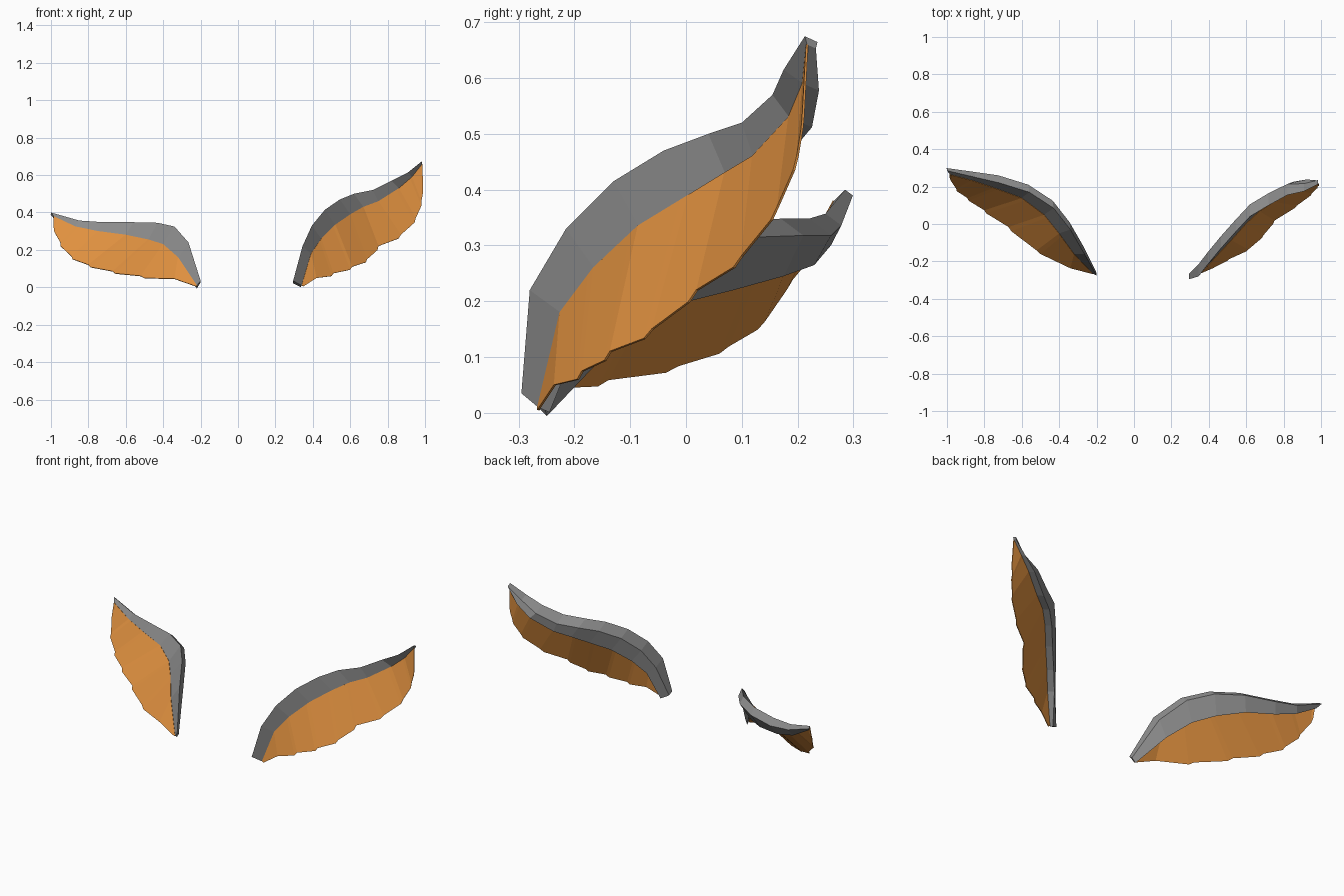
import bpy
import bmesh
from mathutils import Vector

if "Cube" in bpy.data.objects:
    bpy.data.objects.remove(bpy.data.objects["Cube"], do_unlink=True)


def make_material(name, colour):
    material = bpy.data.materials.new(name)
    material.use_nodes = True
    material.diffuse_color = colour
    material.node_tree.nodes["Principled BSDF"].inputs["Base Color"].default_value = colour
    return material


grey = make_material("bone grey", (.26, .26, .26, 1))
orange = make_material("membrane orange", (.74, .28, .05, 1))


def add_object(name, bm, material):
    bmesh.ops.recalc_face_normals(bm, faces=bm.faces)
    mesh = bpy.data.meshes.new(name)
    bm.to_mesh(mesh)
    bm.free()
    mesh.materials.append(material)
    obj = bpy.data.objects.new(name, mesh)
    bpy.context.scene.collection.objects.link(obj)
    return obj


def taper(index, count):
    """Arm depth factor: slim at the root, full along the middle, thin at the tip."""
    t = index / (count - 1)
    return min(1, .45 + 5 * t, .35 + 2.5 * (1 - t))


def build_arm(name, lower, upper, back_lower, back_upper):
    """Loft a four-sided arm along the two front rails, with its back rails offset."""
    bm = bmesh.new()
    rings = []
    for i, (low, high) in enumerate(zip(lower, upper)):
        depth = taper(i, len(lower))
        section = (low, high, high + back_upper * depth, low + back_lower * depth)
        rings.append([bm.verts.new(point) for point in section])
    for ring, following in zip(rings, rings[1:]):
        for k in range(4):
            n = (k + 1) % 4
            bm.faces.new((ring[k], ring[n], following[n], following[k]))
    bm.faces.new(rings[0])
    bm.faces.new(rings[-1])
    return add_object(name, bm, grey)


def build_membrane(name, lower, edge, bulge=.012):
    """Hang a thin sheet from the arm, with a small scallop in every panel."""
    bm = bmesh.new()
    columns = []
    for i, (top, bottom) in enumerate(zip(lower, edge)):
        columns.append((top, bottom))
        if 0 < i < len(lower) - 1:
            hinge = top.lerp(lower[i + 1], .85)
            tooth = bottom.lerp(edge[i + 1], .85)
            tooth += (tooth - hinge).normalized() * bulge
            columns.append((hinge, tooth))
    pairs = [[bm.verts.new(point) for point in column] for column in columns]
    for (a, b), (c, d) in zip(pairs, pairs[1:]):
        bm.faces.new((a, c, d, b))
    obj = add_object(name, bm, orange)
    thin = obj.modifiers.new("thin sheet", "SOLIDIFY")
    thin.thickness = .004
    thin.offset = 0
    return obj


def build_wing(side, stations, back_lower, back_upper):
    """Each station holds the arm's lower front, its upper front and the trailing edge."""
    lower, upper, edge = ([Vector(point) for point in rail] for rail in zip(*stations))
    build_arm(side + "_wing_arm", lower, upper, Vector(back_lower), Vector(back_upper))
    build_membrane(side + "_wing_membrane", lower, edge)


# Raised left wing, root to tip
left_stations = [
    ((.34, -.265, .01), (.295, -.295, .035), (.35, -.265, .005)),
    ((.39, -.225, .18), (.345, -.28, .22), (.42, -.235, .05)),
    ((.445, -.165, .26), (.395, -.215, .33), (.51, -.185, .075)),
    ((.52, -.085, .335), (.465, -.13, .415), (.61, -.135, .11)),
    ((.6, .005, .39), (.545, -.04, .47), (.69, -.06, .15)),
    ((.67, .07, .43), (.62, .04, .5), (.75, .02, .22)),
    ((.75, .12, .46), (.72, .1, .52), (.87, .1, .28)),
    ((.86, .185, .53), (.82, .155, .57), (.95, .165, .37)),
    ((.93, .21, .59), (.91, .175, .615), (.98, .2, .46)),
    ((.985, .217, .66), (.985, .213, .675), (.99, .21, .53)),
]
build_wing("left", left_stations, (-.01, .045, -.02), (0, .065, -.03))

# Lowered right wing, root to tip
right_stations = [
    ((-.22, -.265, .01), (-.2, -.275, .035), (-.225, -.265, .005)),
    ((-.32, -.16, .16), (-.265, -.16, .24), (-.34, -.235, .045)),
    ((-.4, -.05, .23), (-.34, -.03, .325), (-.52, -.14, .06)),
    ((-.48, .05, .255), (-.43, .085, .345), (-.67, -.015, .085)),
    ((-.6, .14, .28), (-.56, .17, .348), (-.8, .075, .12)),
    ((-.75, .195, .3), (-.72, .22, .348), (-.89, .14, .165)),
    ((-.87, .235, .325), (-.85, .25, .357), (-.95, .19, .24)),
    ((-.985, .265, .38), (-1, .285, .4), (-.985, .25, .32)),
]
build_wing("right", right_stations, (0, .035, -.035), (-.005, .04, -.03))
